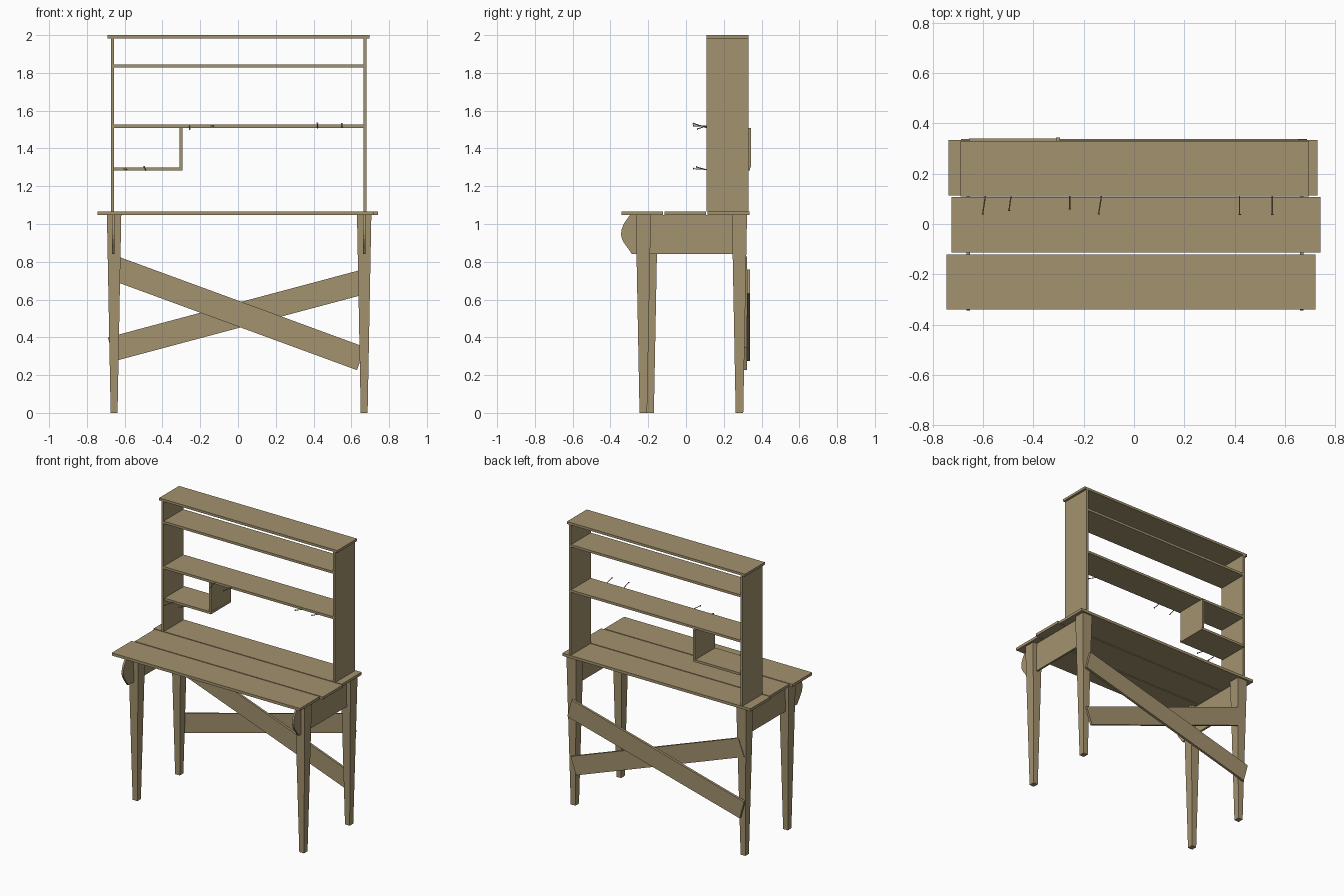
import bpy, bmesh, math
from mathutils import Vector, Matrix

if "Cube" in bpy.data.objects:
    bpy.data.objects.remove(bpy.data.objects["Cube"])

wood = bpy.data.materials.new("tan wood")
wood.diffuse_color = (0.366, 0.287, 0.156, 1)
wood.use_nodes = True
wood.node_tree.nodes["Principled BSDF"].inputs["Base Color"].default_value = wood.diffuse_color


def finish(name, bm):
    bmesh.ops.recalc_face_normals(bm, faces=bm.faces)
    me = bpy.data.meshes.new(name)
    bm.to_mesh(me)
    bm.free()
    me.materials.append(wood)
    ob = bpy.data.objects.new(name, me)
    bpy.context.collection.objects.link(ob)
    return ob


def box(name, x, y, z):
    bm = bmesh.new()
    bmesh.ops.create_cube(bm, size=1)
    for v in bm.verts:
        v.co = [(a + b) / 2 + c * (b - a) for (a, b), c in zip((x, y, z), v.co)]
    return finish(name, bm)


def prism(name, pts, depth):
    """Extrude a closed loop of 3D points along a vector."""
    bm = bmesh.new()
    f = bm.faces.new([bm.verts.new(p) for p in pts])
    r = bmesh.ops.extrude_face_region(bm, geom=[f], use_keep_orig=True)
    for g in r["geom"]:
        if isinstance(g, bmesh.types.BMVert):
            g.co += Vector(depth)
    return finish(name, bm)


# Tabletop: three planks, slightly staggered
for name, x, y in (("front_plank", (-0.745, 0.721), (-0.341, -0.121)),
                   ("middle_plank", (-0.725, 0.741), (-0.114, 0.107)),
                   ("back_plank", (-0.737, 0.729), (0.114, 0.335))):
    box(name, x, y, (1.047, 1.066))

# Tapered square legs
for name, x, y in (("front_left_leg", -0.656, -0.190),
                   ("front_right_leg", 0.668, -0.226),
                   ("back_left_leg", -0.656, 0.283),
                   ("back_right_leg", 0.668, 0.283)):
    ob = box(name, (x - 0.038, x + 0.038), (y - 0.040, y + 0.040), (0, 1.047))
    for v in ob.data.vertices:
        if v.co.z < 0.5:
            v.co.x = x + (v.co.x - x) * 0.48
            v.co.y = y + (v.co.y - y) * 0.5

# Side aprons with a curved nose in front of the legs
nose = [(-0.297, 1.047), (-0.313, 1.025), (-0.330, 1.0), (-0.341, 0.97), (-0.344, 0.945),
        (-0.339, 0.92), (-0.325, 0.895), (-0.305, 0.868), (-0.287, 0.842)]
for name, x in (("left_apron", -0.667), ("right_apron", 0.661)):
    prism(name, [(x, y, z) for y, z in nose + [(0.318, 0.842), (0.318, 1.047)]], (0.014, 0, 0))


# Crossed back braces, square-cut ends
def brace(name, x0, x1, z_mid, slope, width, y0, y1):
    a = Vector((x0, y0, z_mid + slope * x0))
    b = Vector((x1, y0, z_mid + slope * x1))
    n = Vector((-slope, 0, 1)).normalized() * width / 2
    prism(name, [a - n, b - n, b + n, a + n], (0, y1 - y0, 0))


brace("rising_brace", -0.672, 0.671, 0.516, 0.267, 0.130, 0.322, 0.339)
brace("falling_brace", -0.655, 0.652, 0.526, -0.3667, 0.129, 0.306, 0.322)

# Shelf unit
D = (0.109, 0.330)
box("left_upright", (-0.673, -0.657), D, (1.066, 1.983))
box("right_upright", (0.665, 0.681), D, (1.066, 1.983))
box("top_board", (-0.691, 0.697), D, (1.983, 2.0))
box("upper_shelf", (-0.657, 0.665), D, (1.828, 1.845))
box("middle_shelf", (-0.657, 0.665), D, (1.509, 1.526))
box("small_shelf", (-0.657, -0.294), (0.119, 0.340), (1.282, 1.299))
box("shelf_divider", (-0.311, -0.295), (0.123, 0.344), (1.299, 1.509))

# Nails used as hooks on the shelf front edges: base then tip
nails = [((-0.590, 0.12, 1.288), (-0.602, 0.040, 1.293)),
         ((-0.488, 0.12, 1.284), (-0.497, 0.055, 1.302)),
         ((-0.256, 0.12, 1.524), (-0.256, 0.060, 1.503)),
         ((-0.128, 0.12, 1.518), (-0.141, 0.040, 1.520)),
         ((0.420, 0.12, 1.507), (0.420, 0.038, 1.533)),
         ((0.550, 0.12, 1.510), (0.550, 0.038, 1.531))]
for i, (p, q) in enumerate(nails):
    p, q = Vector(p), Vector(q)
    d = q - p
    rot = d.to_track_quat('Z', 'Y').to_matrix().to_4x4()
    bm = bmesh.new()
    for r, h, c in ((0.0025, d.length, (p + q) / 2), (0.005, 0.003, q)):
        bmesh.ops.create_cone(bm, cap_ends=True, segments=8, radius1=r, radius2=r,
                              depth=h, matrix=Matrix.Translation(c) @ rot)
    finish("nail_hook_%d" % (i + 1), bm)
